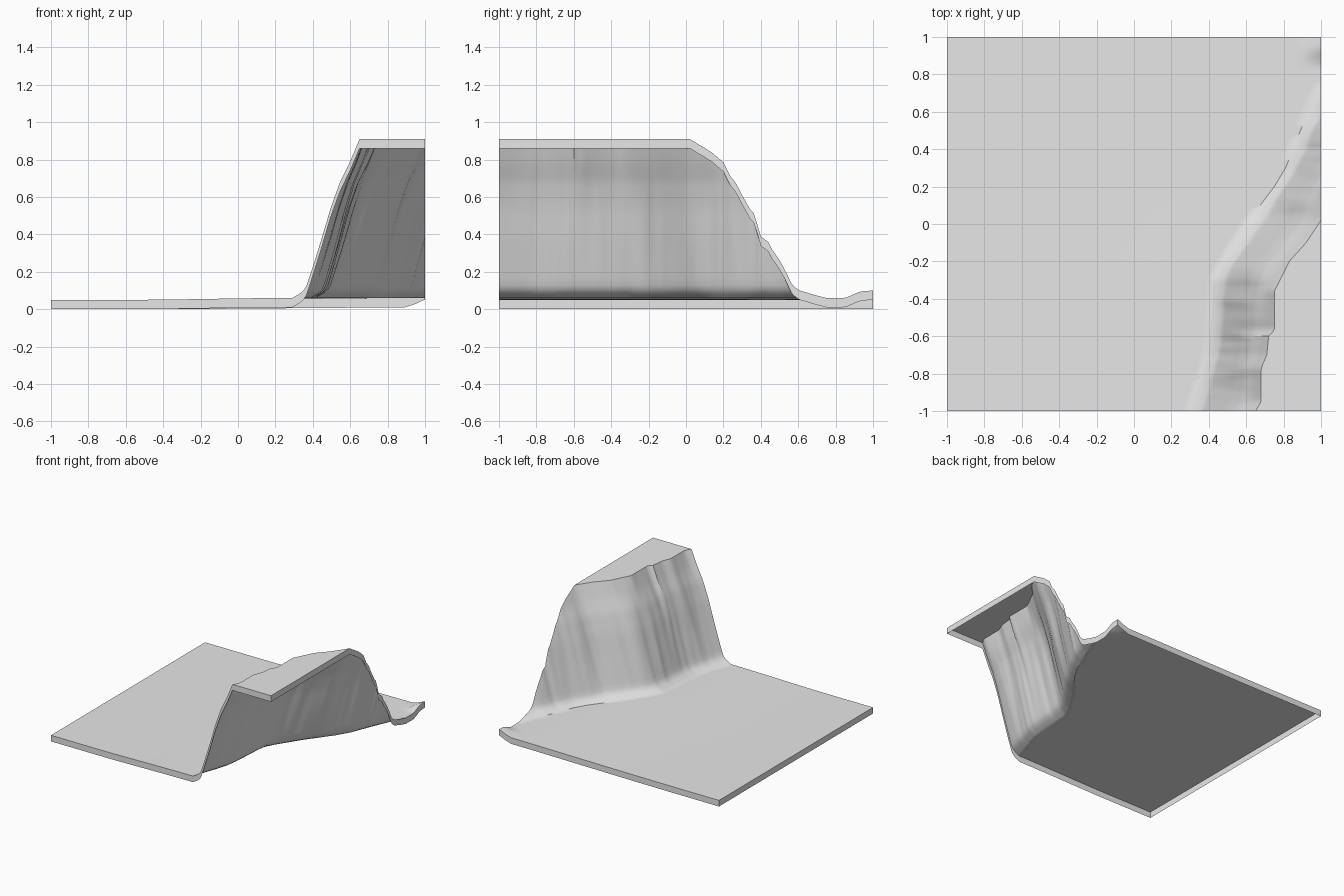
import bpy, bmesh, math
from mathutils import Vector, noise

cube = bpy.data.objects.get("Cube")
if cube:
    bpy.data.objects.remove(cube)

SKIRT = 0.05
ROWS = 100
GROUND_COLS, SLOPE_COLS, PLATEAU_COLS = 40, 28, 4

# Cliff foot and plateau rim as (y, x); cliff cross-section as (t, z)
FOOT = [(-1, .29), (-.8, .36), (-.7, .39), (-.3, .42), (-.2, .47), (0, .6),
        (.2, .75), (.3, .81), (.5, .89), (.75, 1), (1, 1.1)]
RIM = [(-1, .65), (-.95, .68), (-.77, .68), (-.7, .71), (-.6, .72), (-.57, .75),
       (-.36, .75), (-.28, .79), (-.2, .83), (-.1, .92), (.02, 1), (.1, 1.02),
       (.2, 1.04), (.3, 1.11), (.5, 1.23), (1, 1.48)]
SECTION = [(0, .06), (.12, .085), (.2, .112), (.29, .21), (.43, .37), (.57, .54),
           (.71, .68), (.86, .79), (1, .91)]


def lerp_table(table, v):
    for (a, fa), (b, fb) in zip(table, table[1:]):
        if v <= b:
            return fa + (fb - fa) * (v - a) / (b - a)
    return table[-1][1]


def smooth(a, b, v):
    k = min(max((v - a) / (b - a), 0), 1)
    return k * k * (3 - 2 * k)


def wobble(y, t):
    # Vertical gullies, strongest halfway up the cliff
    n = noise.noise(Vector((y * 9, t * 0.8, 3))) + 0.5 * noise.noise(Vector((y * 24, t, 7)))
    return 0.02 * n * math.sin(math.pi * t) * smooth(-1, -0.9, y)


def row_points(y):
    foot, rim = lerp_table(FOOT, y), lerp_table(RIM, y)
    pts = []
    for i in range(GROUND_COLS):
        x = -1 + (foot + 1) * i / GROUND_COLS
        pts.append((x, 0.05 + 0.01 * smooth(-0.6, foot, x)))
    for i in range(SLOPE_COLS + 1):
        t = i / SLOPE_COLS
        pts.append((foot + (rim - foot) * t + wobble(y, t), lerp_table(SECTION, t)))
    for i in range(1, PLATEAU_COLS + 1):
        pts.append((rim + (1.6 - rim) * i / PLATEAU_COLS, 0.91))
    # Raised back corner
    return [(x, y, z + 0.04 * smooth(0.9, 1, x) * smooth(0.84, 0.95, y)) for x, z in pts]


# Terrain sheet
bm = bmesh.new()
grid = [[bm.verts.new(p) for p in row_points(-1 + 2 * j / ROWS)] for j in range(ROWS + 1)]
for lower, upper in zip(grid, grid[1:]):
    for i in range(len(lower) - 1):
        bm.faces.new((lower[i], lower[i + 1], upper[i + 1], upper[i]))

# Trim to the square tile
bmesh.ops.bisect_plane(bm, geom=bm.verts[:] + bm.edges[:] + bm.faces[:],
                       plane_co=(1, 0, 0), plane_no=(1, 0, 0), clear_outer=True)

# Skirt hanging from the open border
border = [e for e in bm.edges if e.is_boundary]
skirt = bmesh.ops.extrude_edge_only(bm, edges=border)["geom"]
bmesh.ops.translate(bm, vec=(0, 0, -SKIRT),
                    verts=[g for g in skirt if isinstance(g, bmesh.types.BMVert)])
bmesh.ops.recalc_face_normals(bm, faces=bm.faces[:])
bm.faces.ensure_lookup_table()
if bm.faces[0].normal.z < 0:
    bmesh.ops.reverse_faces(bm, faces=bm.faces[:])

mesh = bpy.data.meshes.new("cliff_terrain")
bm.to_mesh(mesh)
bm.free()
terrain = bpy.data.objects.new("cliff_terrain", mesh)
bpy.context.collection.objects.link(terrain)

# Plain grey stone
stone = bpy.data.materials.new("grey_stone")
stone.use_nodes = True
colour = (0.8, 0.8, 0.8, 1)
stone.diffuse_color = colour
stone.node_tree.nodes["Principled BSDF"].inputs["Base Color"].default_value = colour
mesh.materials.append(stone)

bpy.context.view_layer.objects.active = terrain
terrain.select_set(True)
bpy.ops.object.shade_smooth_by_angle(angle=math.radians(35))
